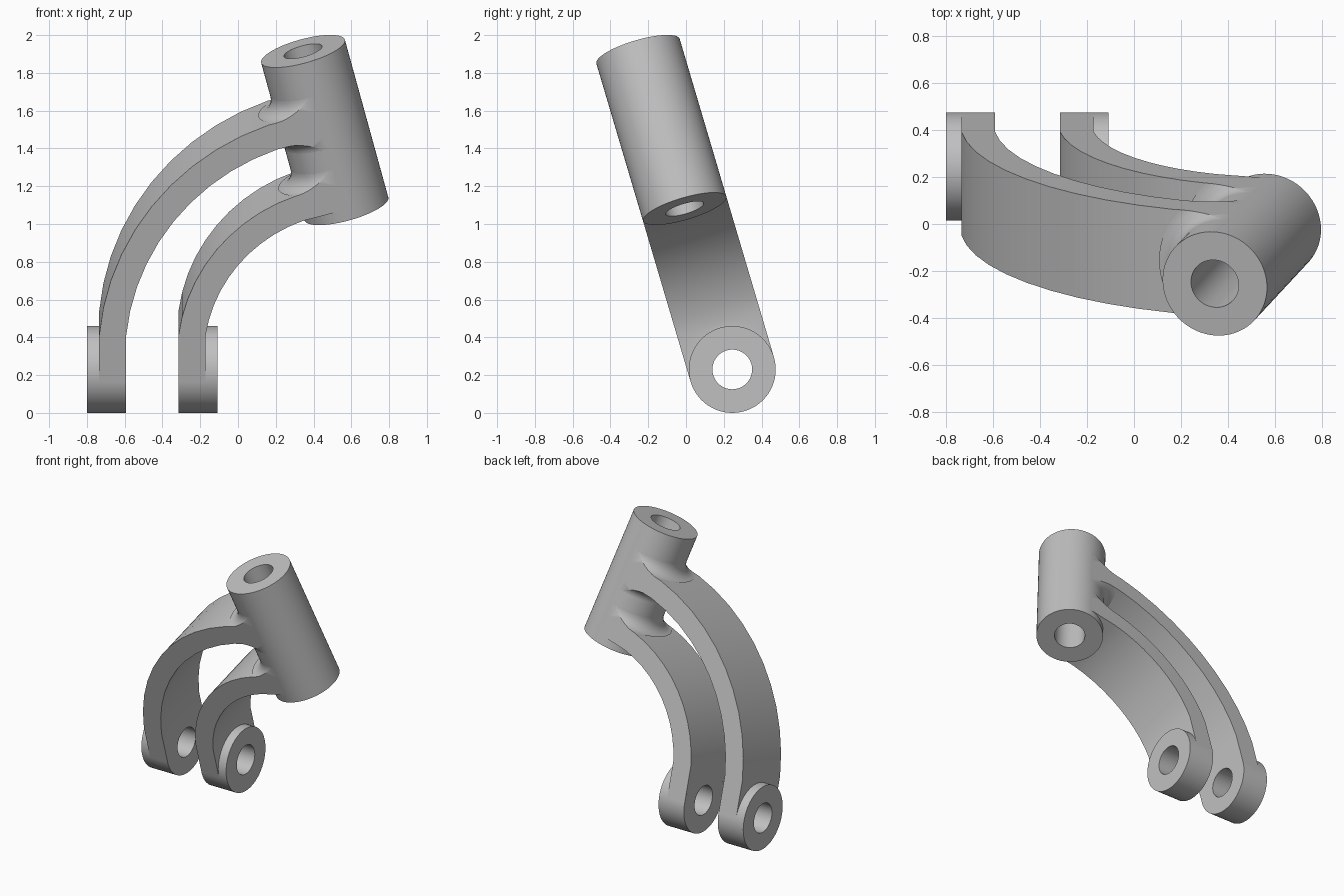
import bpy
import bmesh
from math import sin, cos, pi, radians, sqrt, hypot
from mathutils import Matrix, Vector

if "Cube" in bpy.data.objects:
    bpy.data.objects.remove(bpy.data.objects["Cube"])

R = 0.23                       # outer radius of every boss, half the arm width
BORE = 0.105
TILT = radians(14.8)           # sideways lean of the sleeve
PIVOT = Matrix.Translation((0, 0.245, 0.23)) @ Matrix.Rotation(radians(16.5), 4, "X")
BASE = Vector((0.574, 0, 0.887))   # sleeve bottom, in the pivot frame
SLEEVE = PIVOT @ Matrix.Translation(BASE) @ Matrix.Rotation(-TILT, 4, "Y")
ACROSS = Vector((cos(TILT), 0, sin(TILT)))
ALONG = Vector((-sin(TILT), 0, cos(TILT)))
CENTRE = Vector((0.621, 0, 0.136))  # common centre of the arm arcs
ARC_FOOT = 0.255                    # height where the arms start to bend
ARC_END = radians(70.2)

steel = bpy.data.materials.new("grey_metal")
steel.use_nodes = True
GREY = (0.53, 0.53, 0.53, 1)
steel.diffuse_color = GREY
steel.node_tree.nodes["Principled BSDF"].inputs["Base Color"].default_value = GREY


def loft(name, sections, frame, wrap=False):
    """Skin a row of closed sections, capping the ends unless it wraps."""
    bm = bmesh.new()
    rows = [[bm.verts.new(frame @ Vector(p)) for p in s] for s in sections]
    pairs = list(zip(rows, rows[1:]))
    if wrap:
        pairs.append((rows[-1], rows[0]))
    else:
        bm.faces.new(rows[0])
        bm.faces.new(rows[-1])
    n = len(rows[0])
    for a, b in pairs:
        for i in range(n):
            j = (i + 1) % n
            bm.faces.new((a[i], a[j], b[j], b[i]))
    bmesh.ops.remove_doubles(bm, verts=bm.verts, dist=1e-5)
    bmesh.ops.recalc_face_normals(bm, faces=bm.faces)
    mesh = bpy.data.meshes.new(name)
    bm.to_mesh(mesh)
    bm.free()
    mesh.materials.append(steel)
    obj = bpy.data.objects.new(name, mesh)
    bpy.context.collection.objects.link(obj)
    bpy.ops.object.select_all(action="DESELECT")
    obj.select_set(True)
    bpy.context.view_layer.objects.active = obj
    bpy.ops.object.shade_smooth_by_angle(angle=radians(30))


def tube(name, start, end, frame, axis):
    """Hollow cylinder along x or z."""
    sections = []
    for k in range(64):
        c, s = cos(k * pi / 32), sin(k * pi / 32)
        ring = [(R, start), (R, end), (BORE, end), (BORE, start)]
        if axis == "x":
            sections.append([(h, r * c, r * s) for r, h in ring])
        else:
            sections.append([(r * c, r * s, h) for r, h in ring])
    loft(name, sections, frame, wrap=True)


def chord(radius, w):
    return sqrt(max(radius * radius - w * w, 0))


# Slices across the arm width, denser towards the edges
WIDTHS = [R * sin(-pi / 2 + pi * k / 24) for k in range(25)]


def arc(x):
    """Points of the bend that starts at the given side position."""
    dx, dz = CENTRE.x - x, ARC_FOOT - CENTRE.z
    radius = hypot(dx, dz)
    first = math_angle = Vector((dx, dz)).angle_signed(Vector((1, 0)))
    steps = 10
    angles = [first + (ARC_END - first) * k / steps for k in range(steps + 1)]
    return [CENTRE + radius * Vector((-cos(t), 0, sin(t))) for t in angles]


def arm_height(x):
    """Height along the sleeve at which an arm face arrives."""
    return (arc(x)[-1] - BASE).dot(ALONG)


def arm(name, faces):
    """Curved strap, scooped at both ends to sit on the eye and the sleeve."""
    sections = []
    for w in WIDTHS:
        shift = Vector((0, w, 0))
        sides = []
        for x in faces:
            line = [Vector((x, w, chord(R, w)))]
            line += [p + shift for p in arc(x)]
            line.append(BASE + ALONG * arm_height(x)
                        - ACROSS * chord(R - 0.03, w) + shift)
            sides.append(line)
        sections.append(sides[0] + sides[1][::-1])
    loft(name, sections, PIVOT)


def fillet(name, height, size, side):
    """Concave blend between an arm face and the sleeve wall."""
    profile = [(R, height)]
    for k in range(11):
        t = pi / 2 * k / 10
        profile.append((R + size - size * sin(t), height + side * size * (1 - cos(t))))
    sections = [[(-chord(rho, w), w, h) for rho, h in profile] for w in WIDTHS]
    loft(name, sections, SLEEVE)


# Sleeve at the top
tube("sleeve", 0, 0.9, SLEEVE, "z")

# Arms with their eyes and upper blends
for label, faces, left, right in (
        ("outer", (-0.735, -0.592), -0.80, -0.592),
        ("inner", (-0.315, -0.172), -0.315, -0.108)):
    arm(label + "_arm", faces)
    tube(label + "_eye", left, right, PIVOT, "x")
    fillet(label + "_upper_fillet", arm_height(faces[0]), 0.09, 1)

# Blend under the outer arm
fillet("outer_lower_fillet", arm_height(-0.592), 0.07, -1)
